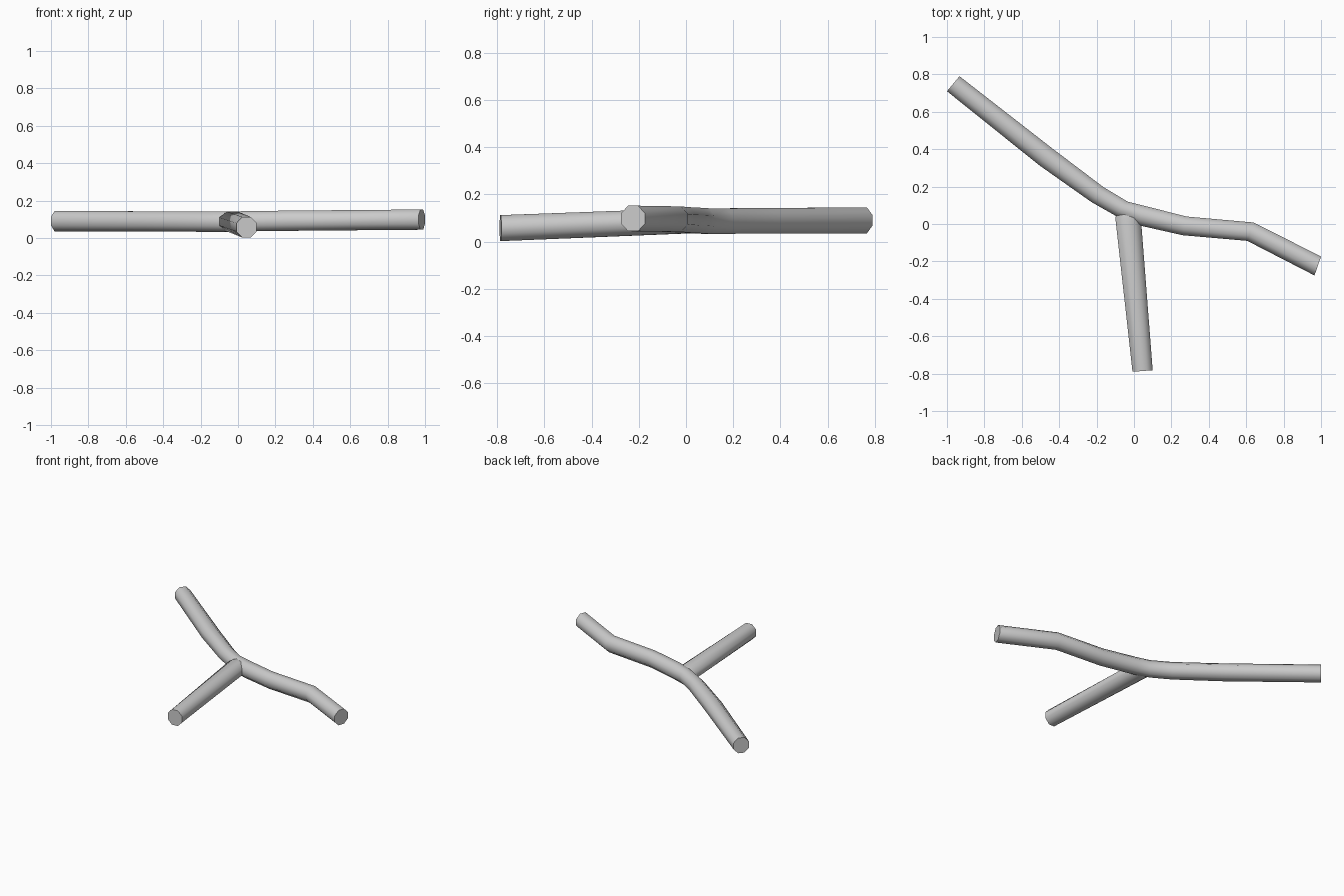
import bpy, bmesh, math
from mathutils import Vector

if "Cube" in bpy.data.objects:
    bpy.data.objects.remove(bpy.data.objects["Cube"])

SIDES = 8


def tube(name, rings):
    """Loft a flat-topped octagonal tube. Ring: left edge xy, right edge xy, centre z, half height."""
    bm = bmesh.new()
    loops = []
    k = 1 / math.cos(math.pi / SIDES)
    for lx, ly, rx, ry, z, h in rings:
        left, right = Vector((lx, ly, z)), Vector((rx, ry, z))
        mid, half = (left + right) / 2, (right - left) / 2
        loop = []
        for i in range(SIDES):
            a = 2 * math.pi * (i + 0.5) / SIDES
            p = mid + half * k * math.cos(a) + Vector((0, 0, h * k * math.sin(a)))
            loop.append(bm.verts.new(p))
        loops.append(loop)
    for a, b in zip(loops, loops[1:]):
        for i in range(SIDES):
            j = (i + 1) % SIDES
            bm.faces.new((a[i], a[j], b[j], b[i]))
    bm.faces.new(loops[0])
    bm.faces.new(loops[-1])
    bmesh.ops.recalc_face_normals(bm, faces=bm.faces)
    mesh = bpy.data.meshes.new(name)
    bm.to_mesh(mesh)
    bm.free()
    obj = bpy.data.objects.new(name, mesh)
    bpy.context.collection.objects.link(obj)
    bpy.ops.object.select_all(action='DESELECT')
    bpy.context.view_layer.objects.active = obj
    obj.select_set(True)
    bpy.ops.object.shade_smooth_by_angle(angle=math.radians(60))
    return obj


# long bent pipe running from back left to front right
tube("main_pipe", [
    (-0.933, 0.79, -1.00, 0.71, 0.090, 0.055),
    (-0.425, 0.395, -0.505, 0.313, 0.088, 0.054),
    (-0.163, 0.197, -0.227, 0.117, 0.087, 0.054),
    (-0.035, 0.120, -0.100, 0.045, 0.087, 0.054),
    (0.045, 0.100, 0.030, -0.008, 0.089, 0.054),
    (0.280, 0.040, 0.260, -0.060, 0.092, 0.054),
    (0.640, 0.008, 0.605, -0.090, 0.095, 0.054),
    (1.000, -0.174, 0.965, -0.275, 0.098, 0.054),
])

# straight branch towards the front, starting inside the main pipe
tube("branch_pipe", [
    (-0.080, 0.070, 0.035, 0.045, 0.088, 0.048),
    (-0.100, 0.035, 0.040, -0.008, 0.088, 0.053),
    (-0.008, -0.79, 0.100, -0.782, 0.057, 0.055),
])
